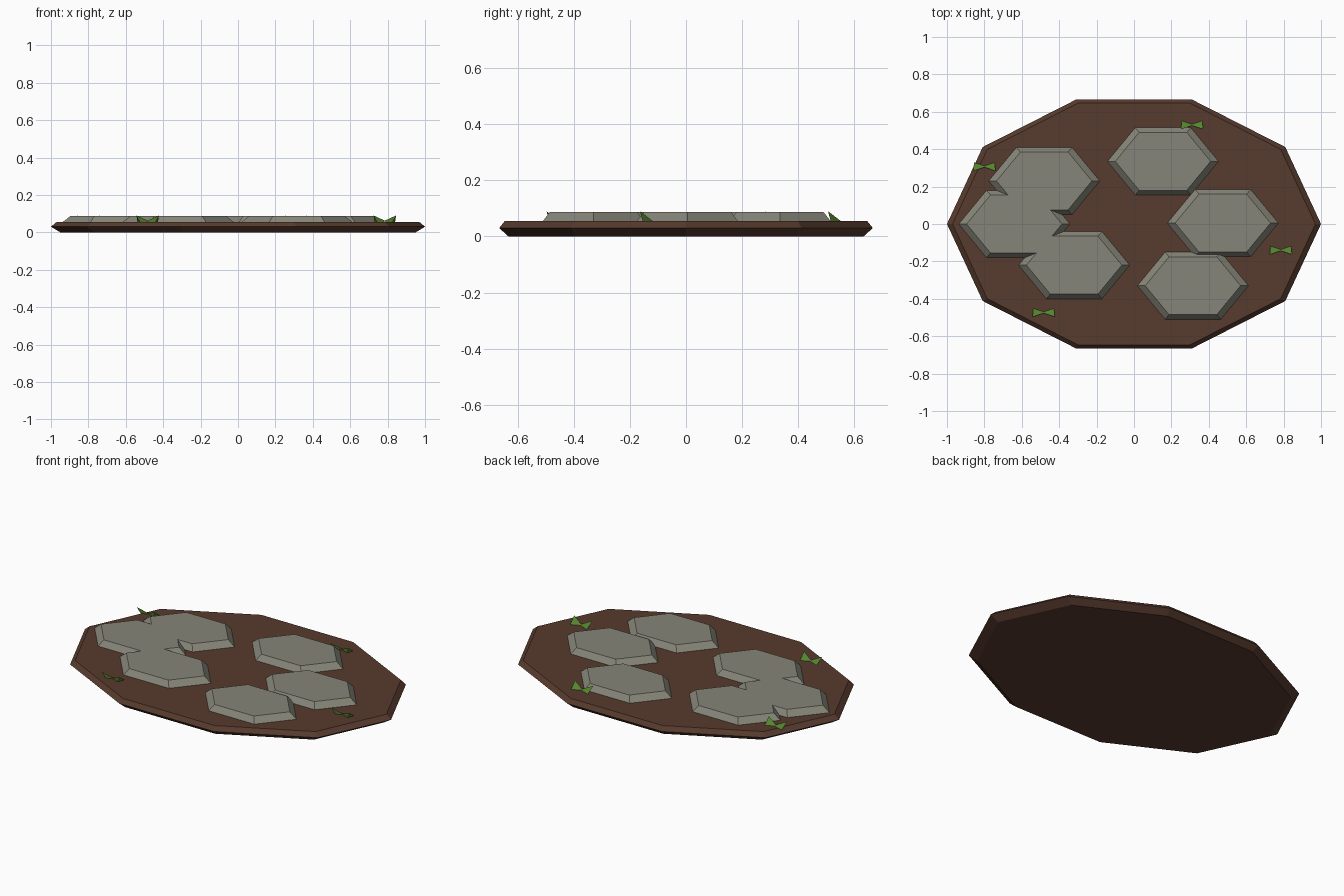
import bpy, bmesh
from math import sin, cos, tau

if "Cube" in bpy.data.objects:
    bpy.data.objects.remove(bpy.data.objects["Cube"], do_unlink=True)


def material(name, colour):
    m = bpy.data.materials.new(name)
    m.use_nodes = True
    m.diffuse_color = (*colour, 1)
    bsdf = m.node_tree.nodes["Principled BSDF"]
    bsdf.inputs["Base Color"].default_value = (*colour, 1)
    bsdf.inputs["Roughness"].default_value = 0.9
    return m


SOIL = material("soil brown", (0.095, 0.043, 0.027))
STONE = material("stone grey", (0.235, 0.235, 0.19))
GRASS = material("grass green", (0.09, 0.23, 0.027))
SQUASH = 0.7    # depth of every slab relative to its width
GROUND = 0.055  # top of the soil


def finish(bm, name, mat, location=(0, 0, 0)):
    bmesh.ops.recalc_face_normals(bm, faces=bm.faces)
    mesh = bpy.data.meshes.new(name)
    bm.to_mesh(mesh)
    bm.free()
    mesh.materials.append(mat)
    obj = bpy.data.objects.new(name, mesh)
    obj.location = location
    bpy.context.collection.objects.link(obj)
    return obj


def slab(name, sides, profile, mat, location=(0, 0, 0)):
    """Squashed polygon stacked through (radius, height) rings."""
    bm = bmesh.new()
    rings = [[bm.verts.new((r * cos(tau * i / sides),
                            r * SQUASH * sin(tau * i / sides), z))
              for i in range(sides)] for r, z in profile]
    for low, high in zip(rings, rings[1:]):
        for i in range(sides):
            j = (i + 1) % sides
            bm.faces.new((low[i], low[j], high[j], high[i]))
    bm.faces.new(rings[0])
    bm.faces.new(rings[-1])
    return finish(bm, name, mat, location)


def tuft(name, x, y):
    """Two mirrored, outward leaning blades."""
    bm = bmesh.new()
    for side in (-1, 1):
        tip, back, front, root = [
            bm.verts.new((side * px, py, pz)) for px, py, pz in (
                (0.06, -0.024, 0.035), (0.055, 0.022, 0),
                (0.04, -0.014, -0.002), (-0.01, 0, 0.003))]
        for face in ((tip, back, root), (tip, front, back),
                     (tip, root, front), (root, back, front)):
            bm.faces.new(face)
    return finish(bm, name, GRASS, (x, y, GROUND))


# Soil bed with a bevelled rim
slab("soil_bed", 10, ((0.95, 0), (1, 0.03), (0.97, GROUND)), SOIL)

# Paving stones
stones = ((0.155, 0.335), (0.475, 0.005), (0.315, -0.33),
          (-0.32, -0.22), (-0.64, 0.0), (-0.48, 0.23))
for n, (x, y) in enumerate(stones, 1):
    slab(f"paving_stone_{n}", 6, ((0.297, 0.04), (0.297, GROUND), (0.255, 0.088)),
         STONE, (x, y, 0))

# Grass tufts between the stones
tufts = ((0.31, 0.53), (-0.8, 0.307), (0.785, -0.14), (-0.483, -0.473))
for n, (x, y) in enumerate(tufts, 1):
    tuft(f"grass_tuft_{n}", x, y)
